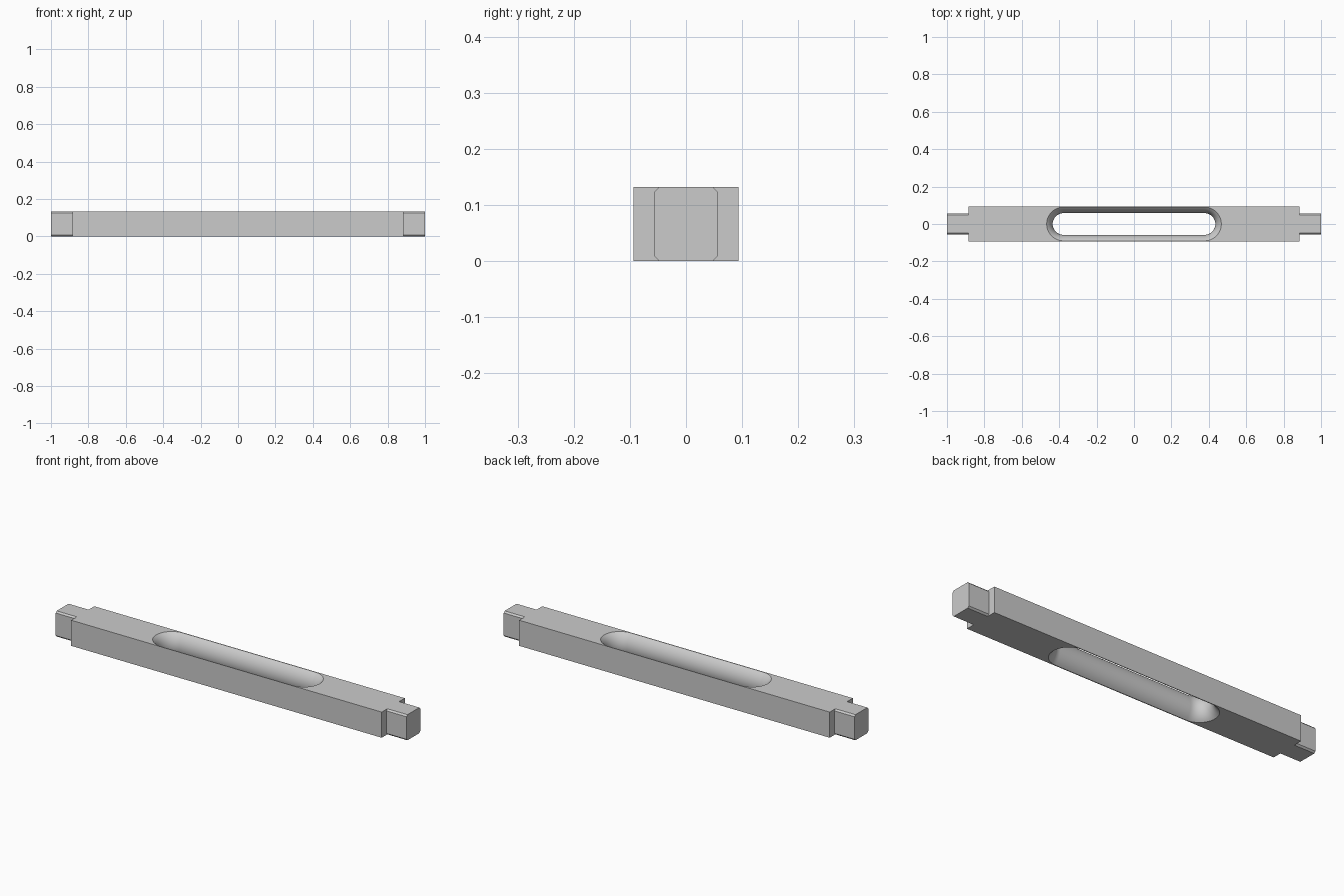
import bpy, bmesh, math

if "Cube" in bpy.data.objects:
    bpy.data.objects.remove(bpy.data.objects["Cube"], do_unlink=True)

HEIGHT = 0.132
BODY_X, BODY_Y = 0.885, 0.094      # half sizes of the bar
TENON_Y, CHAMFER = 0.056, 0.008
SLOT_X = 0.377                     # centre of each rounded slot end
RIM_R, WAIST_R = 0.09, 0.058       # slot radius at the faces and at mid height

grey = bpy.data.materials.new("plain grey")
grey.use_nodes = True
colour = (0.6, 0.6, 0.6, 1)
grey.diffuse_color = colour
grey.node_tree.nodes["Principled BSDF"].inputs["Base Color"].default_value = colour


def loft(name, rings):
    """Skin a closed solid over a list of matching point rings."""
    bm = bmesh.new()
    loops = [[bm.verts.new(p) for p in ring] for ring in rings]
    for a, b in zip(loops, loops[1:]):
        for i in range(len(a)):
            j = (i + 1) % len(a)
            bm.faces.new((a[i], a[j], b[j], b[i]))
    bm.faces.new(loops[0][::-1])
    bm.faces.new(loops[-1])
    bmesh.ops.recalc_face_normals(bm, faces=bm.faces)
    mesh = bpy.data.meshes.new(name)
    bm.to_mesh(mesh)
    bm.free()
    mesh.materials.append(grey)
    obj = bpy.data.objects.new(name, mesh)
    bpy.context.collection.objects.link(obj)
    return obj


def stadium(r, z, steps=24):
    """Round-ended slot outline at height z."""
    points = []
    for side in (1, -1):
        for i in range(steps + 1):
            a = math.pi * (i / steps - 0.5)
            points.append((side * (SLOT_X + r * math.cos(a)), side * r * math.sin(a), z))
    return points


# Bar body
body = loft("bar_body", [
    [(x, -BODY_Y, 0), (x, BODY_Y, 0), (x, BODY_Y, HEIGHT), (x, -BODY_Y, HEIGHT)]
    for x in (-BODY_X, BODY_X)])

# Slot cutter: the wall bulges inward along a circular arc
half, bulge = HEIGHT / 2, RIM_R - WAIST_R
arc_r = (half ** 2 + bulge ** 2) / (2 * bulge)
sweep = math.asin(half / arc_r)
rings = [stadium(RIM_R, -0.05)]
for i in range(17):
    a = sweep * (i / 8 - 1)
    rings.append(stadium(WAIST_R + arc_r * (1 - math.cos(a)), half + arc_r * math.sin(a)))
rings.append(stadium(RIM_R, HEIGHT + 0.05))
cutter = loft("slot_cutter", rings)
cutter.hide_render = True

cut = body.modifiers.new("slot", "BOOLEAN")
cut.operation = "DIFFERENCE"
cut.solver = "EXACT"
cut.object = cutter
bpy.ops.object.select_all(action="DESELECT")
bpy.context.view_layer.objects.active = body
body.select_set(True)
bpy.ops.object.modifier_apply(modifier=cut.name)
bpy.data.objects.remove(cutter, do_unlink=True)
bpy.ops.object.shade_smooth_by_angle(angle=math.radians(30))

# Chamfered end tenons
w, c, h = TENON_Y, CHAMFER, HEIGHT
section = [(-w, c), (-w + c, 0), (w - c, 0), (w, c),
           (w, h - c), (w - c, h), (-w + c, h), (-w, h - c)]
for name, side in (("left_tenon", 1), ("right_tenon", -1)):
    loft(name, [[(side * x, y, z) for y, z in section] for x in (BODY_X, 1)])
